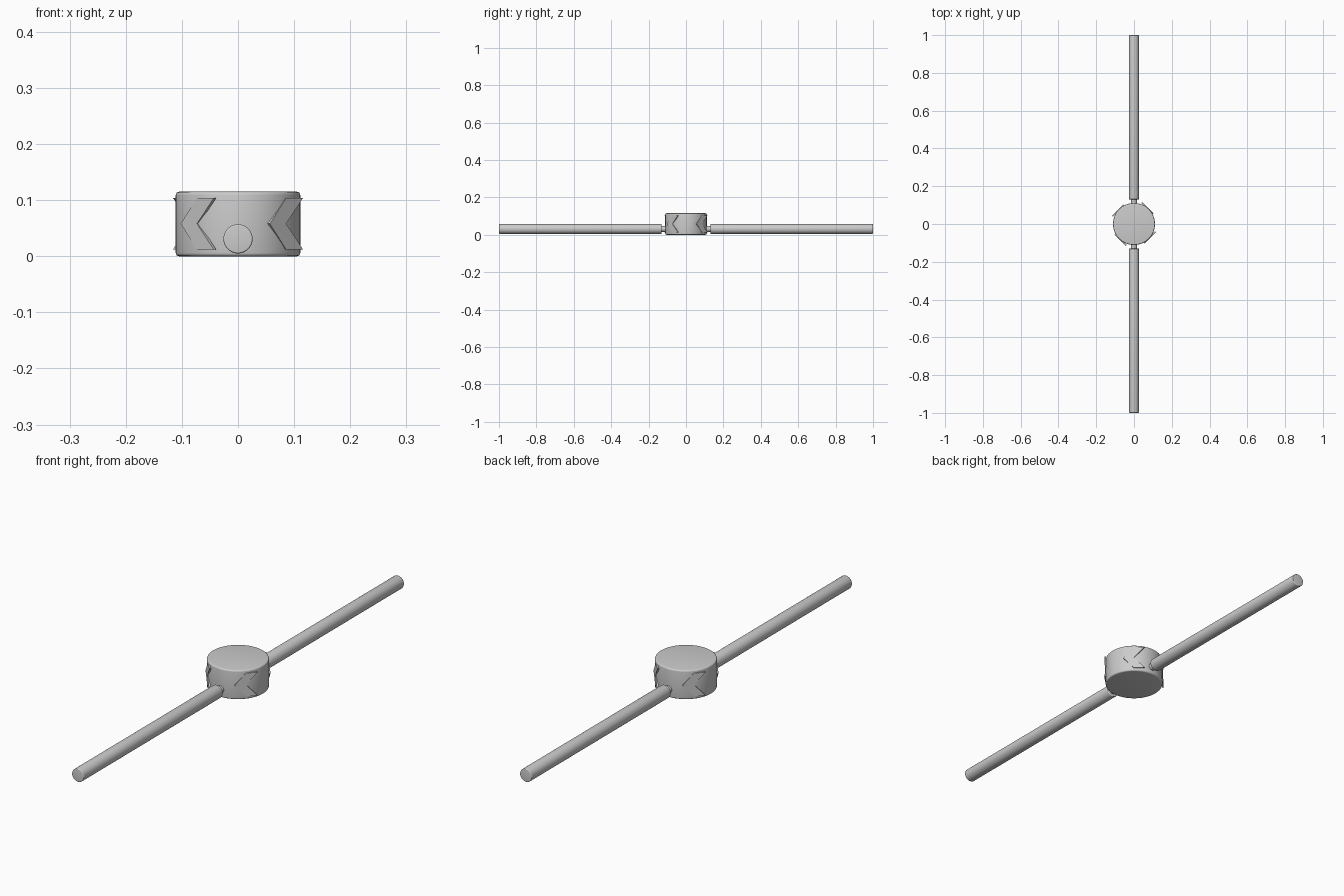
import bpy, bmesh, math
from mathutils import Matrix, Vector

cube = bpy.data.objects.get("Cube")
if cube:
    bpy.data.objects.remove(cube, do_unlink=True)

BODY_R, BODY_H = 0.111, 0.115
ROD_Z, ROD_R = 0.031, 0.026
PLATE_DIST, PLATE_DEPTH = 0.1125, 0.006


def add_object(name, bm, matrix=Matrix(), smooth=True):
    bmesh.ops.recalc_face_normals(bm, faces=bm.faces)
    bm.transform(matrix)
    mesh = bpy.data.meshes.new(name)
    bm.to_mesh(mesh)
    bm.free()
    obj = bpy.data.objects.new(name, mesh)
    bpy.context.collection.objects.link(obj)
    if smooth:
        bpy.ops.object.select_all(action='DESELECT')
        obj.select_set(True)
        bpy.context.view_layer.objects.active = obj
        bpy.ops.object.shade_smooth_by_angle(angle=math.radians(35))
    return obj


def lathe(name, profile, matrix=Matrix(), steps=64):
    """Revolve (radius, height) points about z; ends on the axis close the solid."""
    bm = bmesh.new()
    verts = [bm.verts.new((r, 0, z)) for r, z in profile]
    edges = [bm.edges.new(pair) for pair in zip(verts, verts[1:])]
    bmesh.ops.spin(bm, geom=verts + edges, cent=(0, 0, 0), axis=(0, 0, 1),
                   angle=math.tau, steps=steps, use_duplicate=False)
    bmesh.ops.remove_doubles(bm, verts=bm.verts, dist=1e-5)
    return add_object(name, bm, matrix)


def rounded_profile(radius, start, end, bevel, segments=4):
    """Half section of a cylinder with rounded rims."""
    arc = [math.pi / 2 * i / segments for i in range(segments + 1)]
    inner = radius - bevel
    low = [(inner + bevel * math.sin(a), start + bevel * (1 - math.cos(a))) for a in arc]
    high = [(inner + bevel * math.cos(a), end - bevel * (1 - math.sin(a))) for a in arc]
    return [(0, start)] + low + high + [(0, end)]


# Round central body
lathe("body", rounded_profile(BODY_R, 0, BODY_H, 0.006), steps=96)

# Rods and the narrow necks that join them to the body
for side, sign in (("front", -1), ("back", 1)):
    aim = Vector((0, sign, 0)).to_track_quat('Z', 'Y').to_matrix().to_4x4()
    place = Matrix.Translation((0, 0, ROD_Z)) @ aim
    lathe(side + "_rod", rounded_profile(ROD_R, 0.13, 1.0, 0.003), place, 48)
    lathe(side + "_neck", [(0, 0.09), (0.015, 0.09), (0.015, 0.135), (0, 0.135)], place, 32)

# Flat chevron plates on the four diagonals
chevron = [(-0.032, 0.058), (0.009, 0.104), (0.0515, 0.104),
           (0.009, 0.058), (0.0515, 0.012), (0.009, 0.012)]
corners = ("front_left", "back_left", "back_right", "front_right")
for i, corner in enumerate(corners):
    bm = bmesh.new()
    face = bm.faces.new([bm.verts.new((x, -PLATE_DIST, z)) for x, z in chevron])
    extruded = bmesh.ops.extrude_face_region(bm, geom=[face])["geom"]
    moved = [g for g in extruded if isinstance(g, bmesh.types.BMVert)]
    bmesh.ops.translate(bm, verts=moved, vec=(0, PLATE_DEPTH, 0))
    turn = Matrix.Rotation(math.radians(45 + 90 * i), 4, 'Z')
    add_object(corner + "_chevron", bm, turn, smooth=False)
